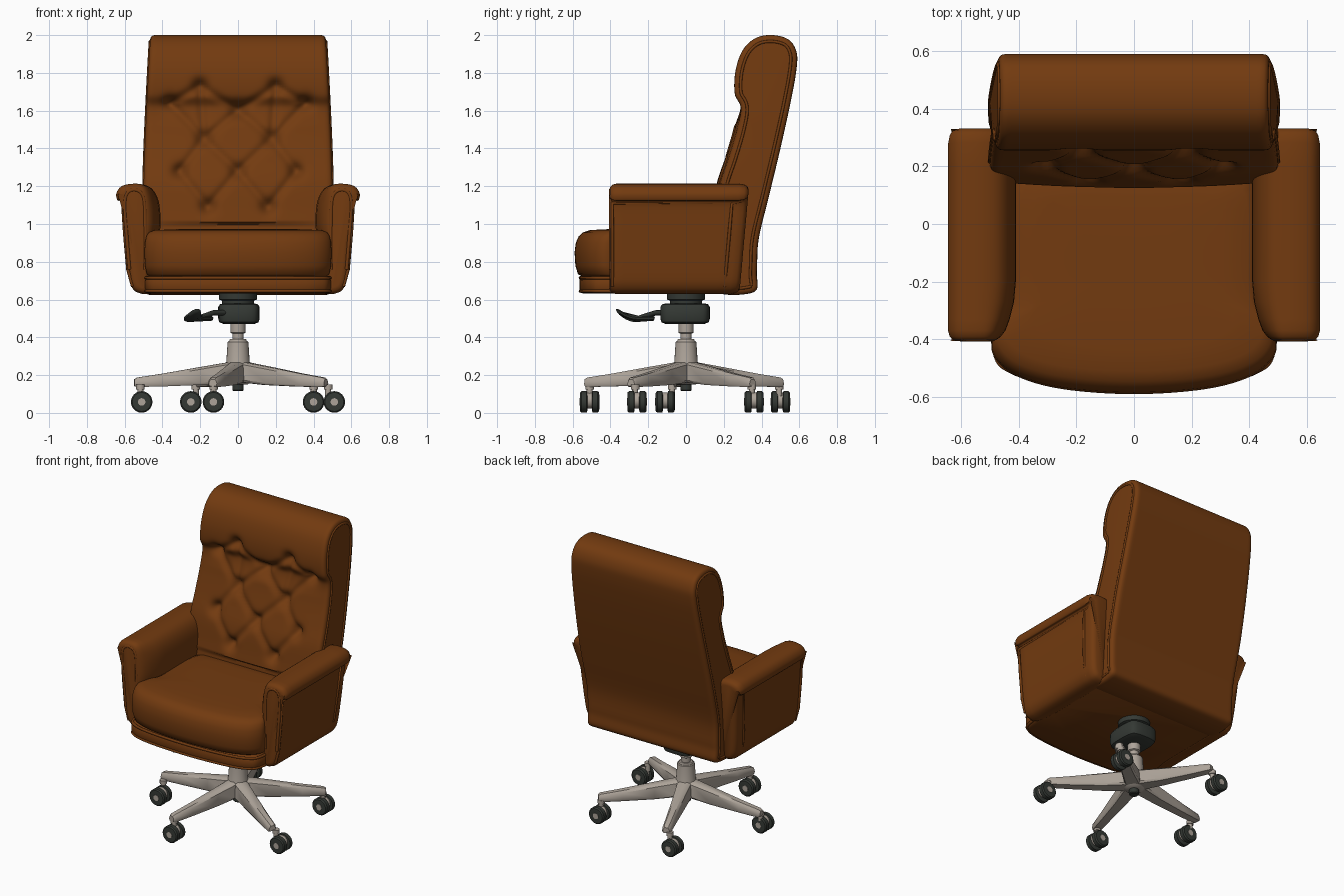
import bpy, bmesh, math
from mathutils import Vector

if "Cube" in bpy.data.objects:
    bpy.data.objects.remove(bpy.data.objects["Cube"])


def material(name, rgb):
    m = bpy.data.materials.new(name)
    m.diffuse_color = (*rgb, 1)
    m.use_nodes = True
    m.node_tree.nodes["Principled BSDF"].inputs["Base Color"].default_value = m.diffuse_color
    return m


LEATHER = material("brown leather", (0.17, 0.043, 0.005))
METAL = material("brushed metal", (0.42, 0.37, 0.32))
DARK = material("dark plastic", (0.034, 0.040, 0.034))


def smooth_loop(pts, n=6, closed=True):
    """Catmull-Rom resampling of a list of points."""
    pts, out = [Vector(p) for p in pts], []
    k = len(pts)
    at = (lambda i: pts[i % k]) if closed else (lambda i: pts[max(0, min(k - 1, i))])
    for i in range(k if closed else k - 1):
        a, b, c, d = (at(i + j) for j in (-1, 0, 1, 2))
        for s in range(n):
            t = s / n
            out.append(0.5 * (2 * b + (c - a) * t + (2 * a - 5 * b + 4 * c - d) * t * t
                              + (3 * b - a - 3 * c + d) * t ** 3))
    return out if closed else out + [pts[-1]]


def normals(loop):
    """Outward 2D normals of a closed loop."""
    k = len(loop)
    area = sum(loop[i - 1].x * loop[i].y - loop[i].x * loop[i - 1].y for i in range(k))
    sign = 1 if area > 0 else -1
    out = []
    for i in range(k):
        t = (loop[(i + 1) % k] - loop[i - 1]).normalized()
        out.append(Vector((t.y, -t.x)) * sign)
    return out


def inset(loop, d):
    return [p - n * d for p, n in zip(loop, normals(loop))]


def loft(name, rings, mat, angle=40):
    """Skin a row of equal closed rings and cap both ends."""
    bm = bmesh.new()
    vs = [[bm.verts.new(p) for p in r] for r in rings]
    k = len(vs[0])
    for a, b in zip(vs, vs[1:]):
        for i in range(k):
            j = (i + 1) % k
            bm.faces.new((a[i], a[j], b[j], b[i]))
    bm.faces.new(vs[0])
    bm.faces.new(vs[-1])
    bmesh.ops.recalc_face_normals(bm, faces=bm.faces)
    me = bpy.data.meshes.new(name)
    bm.to_mesh(me)
    bm.free()
    me.materials.append(mat)
    ob = bpy.data.objects.new(name, me)
    bpy.context.collection.objects.link(ob)
    bpy.ops.object.select_all(action='DESELECT')
    ob.select_set(True)
    bpy.context.view_layer.objects.active = ob
    bpy.ops.object.shade_smooth_by_angle(angle=math.radians(angle))
    return ob


def tube(name, pts, r, mat, closed=False):
    cu = bpy.data.curves.new(name, 'CURVE')
    cu.dimensions, cu.bevel_depth, cu.bevel_resolution = '3D', r, 2
    cu.use_fill_caps = True
    sp = cu.splines.new('POLY')
    sp.points.add(len(pts) - 1)
    for p, v in zip(sp.points, pts):
        p.co = (*v, 1)
    sp.use_cyclic_u = closed
    cu.materials.append(mat)
    bpy.context.collection.objects.link(bpy.data.objects.new(name, cu))


def turned(name, profile, mat, centre=(0, 0, 0), axis='z', sides=24):
    """Round part from (radius, height) pairs along an axis."""
    rings = []
    for r, h in profile:
        ring = []
        for i in range(sides):
            a = 2 * math.pi * i / sides
            c, s = r * math.cos(a), r * math.sin(a)
            ring.append(Vector(centre) + Vector((c, s, h) if axis == 'z' else (c, h, s)))
        rings.append(ring)
    return loft(name, rings, mat)


# Backrest: side profile swept across x, with buttons and diagonal creases
side = smooth_loop([(.36, .64), (.375, .75), (.385, .92), (.44, 1.15), (.50, 1.4), (.555, 1.65),
                    (.585, 1.82), (.585, 1.91), (.545, 1.975), (.46, 2.0), (.37, 1.985), (.30, 1.92),
                    (.262, 1.81), (.258, 1.69), (.29, 1.615), (.272, 1.5), (.228, 1.35),
                    (.185, 1.22), (.16, 1.08), (.14, .95), (.14, .78), (.16, .64)], 9)
buttons = [(-.2, 1.73), (.2, 1.73), (-.36, 1.64), (0, 1.6), (.36, 1.64), (-.18, 1.45), (.18, 1.45),
           (-.31, 1.28), (0, 1.28), (.31, 1.28), (-.16, 1.09), (.16, 1.09)]
buttons = [Vector(b) for b in buttons]
creases = [(a, b) for i, a in enumerate(buttons) for b in buttons[i + 1:]
           if .08 < abs(a.y - b.y) and (a - b).length < .29]


def tuft(x, z):
    p, d = Vector((x, z)), 0
    for a, b in creases:
        t = max(0, min(1, (p - a).dot(b - a) / (b - a).length_squared))
        d = max(d, .016 * math.exp(-((p - a.lerp(b, t)).length / .022) ** 2))
    return d + max(.04 * math.exp(-((p - b).length / .04) ** 2) for b in buttons)


def half_width(z):
    return .492 + .008 * min(1, (z - .63) / .5) - .036 * max(0, (z - 1.2) / .8) ** 1.3


stations = [(1, .03), (.998, .018), (.988, .008), (.97, .002)] + [(.94 - .94 * i / 36, 0) for i in range(37)]
stations = stations + [(-u, d) for u, d in stations[-2::-1]]
back_n = normals(side)
rings = []
for u, d in stations:
    ring = []
    for p, n in zip(inset(side, d), back_n):
        x, y = u * half_width(p.y), p.x
        if n.x < -.2 and 1 < p.y < 1.85:
            y += tuft(x, p.y) - .022 * (1 - u * u) * min(1, max(0, (1.62 - p.y) / .1))
        ring.append((x, y, p.y))
    rings.append(ring)
loft("backrest", rings, LEATHER, 60)
for s in (-1, 1):
    tube("backrest_piping", [(s * (half_width(p.y) - .001), p.x, p.y) for p in inset(side, .034)],
         .008, LEATHER, True)


def slab(name, half, levels, cy):
    """Cushion from a half outline and (z, x scale, y scale) levels."""
    loop = smooth_loop(half + [(-x, y) for x, y in half[-2:0:-1]], 6)
    loft(name, [[(p.x * sx, cy + (p.y - cy) * sy, z) for p in loop] for z, sx, sy in levels], LEATHER, 60)
    return loop


# Seat cushion and the upholstered base under it
slab("seat_cushion", [(0, -.59), (.25, -.572), (.41, -.525), (.485, -.455), (.485, -.38), (.44, -.25),
                      (.43, .15), (.3, .22), (0, .22)],
     [(.72, .94, .9), (.735, .98, .96), (.78, 1, .99), (.85, 1.005, 1), (.90, 1, .985),
      (.935, .985, .95), (.955, .96, .9), (.967, .9, .82), (.972, .7, .65), (.974, .3, .3)], -.15)
base = slab("seat_base", [(0, -.565), (.28, -.55), (.43, -.515), (.488, -.44), (.49, -.2), (.49, .2),
                          (.47, .3), (.3, .31), (0, .31)],
            [(.632, .96, .96), (.64, .985, .985), (.66, 1, 1), (.70, 1, 1), (.715, .985, .985),
             (.725, .95, .95)], -.12)
for z in (.645, .715):
    tube("seat_base_piping", [(p.x * .99, p.y * .99, z) for p in base], .009, LEATHER, True)

# Armrests: cross-section swept from front to back
arm = smooth_loop([(.45, .635), (.525, .635), (.565, .67), (.583, .75), (.60, .95), (.612, 1.11),
                   (.638, 1.125), (.643, 1.165), (.61, 1.203), (.53, 1.213), (.46, 1.19), (.42, 1.12),
                   (.41, 1.0), (.425, .88), (.43, .7)], 5)
for s in (-1, 1):
    rings = []
    for y, d, pull in [(-.405, .035, 1), (-.402, .018, .9), (-.39, .006, .75), (-.37, 0, .6), (-.33, 0, .35),
                       (-.27, 0, .1), (-.2, 0, 0), (.2, 0, 0), (.28, 0, 0), (.31, .006, 0),
                       (.325, .016, 0), (.332, .035, 0)]:
        ring = []
        for p in inset(arm, d):
            inner = max(0, min(1, (.52 - p.x) / .1))
            lean = .09 * (p.y - 1.18) * max(0, min(1, (y + .2) / .5))
            ring.append((s * (p.x + .06 * pull * inner), y + lean, p.y))
        rings.append(ring)
    loft("armrest", rings, LEATHER, 50)
    # Piping along the outer panel and around the front panel
    outer = [(.558, .67), (.583, .76), (.6, .95), (.61, 1.11)]
    tube("armrest_panel_piping",
         [(s * x, -.39, z) for x, z in outer] + [(s * .612, .29, 1.115)]
         + [(s * x, .25 + .09 * (z - 1.18), z) for x, z in outer[::-1]], .009, LEATHER)
    tube("armrest_front_piping",
         [(s * x, -.398, z) for x, z in smooth_loop([(.575, .76), (.59, .95), (.60, 1.1), (.585, 1.165),
                                                    (.54, 1.18), (.50, 1.14), (.492, 1.0), (.492, .76)],
                                                   4, False)], .01, LEATHER)

# Tilt mechanism, collar and lever
block = smooth_loop([(.11, -.08), (.11, .07), (.07, .12), (-.06, .12), (-.1, .07), (-.1, -.08),
                     (-.06, -.13), (.07, -.13)], 4)
loft("tilt_mechanism", [[(*p, z) for p in inset(block, d)] for z, d in
                        [(.47, .03), (.48, .006), (.50, 0), (.56, 0), (.575, .01), (.58, .03)]], DARK)
turned("mechanism_collar", [(.085, .57), (.085, .595), (.1, .6), (.1, .635)], DARK)
tube("lever_rod", [(-.05, -.1, .53), (-.13, -.16, .53), (-.2, -.24, .505)], .014, DARK)
lever = smooth_loop([(-.13, -.17), (-.19, -.19), (-.27, -.25), (-.285, -.31), (-.24, -.365),
                     (-.2, -.36), (-.19, -.28)], 4)
loft("lever_paddle", [[(p.x, p.y, .5 + h + 2.5 * max(0, -.26 - p.y) ** 1.8 - .12 * max(0, -.2 - p.x))
                       for p in inset(lever, d)]
                      for h, d in [(-.012, .015), (-.005, .002), (.005, 0), (.013, .012)]], DARK)

# Gas column and hub
turned("gas_column", [(.03, .3), (.03, .42), (.04, .425), (.04, .475)], METAL)
turned("column_ring", [(.046, .375), (.046, .385), (.042, .39), (.03, .39)], METAL)
turned("hub", [(.05, .15), (.075, .17), (.075, .22), (.062, .27), (.055, .375), (.05, .38)], METAL)
turned("hub_bottom", [(.025, .115), (.03, .12), (.03, .16)], DARK)

# Five tapered legs, each with a twin-wheel caster
casters = [(.40, .36), (-.25, .50), (-.51, -.11), (-.13, -.51), (.51, -.26)]
for i, (cx, cy) in enumerate(casters):
    a = math.radians(40 + 72 * i)
    out, across = Vector((math.cos(a), math.sin(a), 0)), Vector((-math.sin(a), math.cos(a), 0))
    rings = []
    for r, w, lo, hi in [(.02, .05, .16, .275), (.07, .05, .16, .265), (.2, .042, .148, .243),
                         (.4, .034, .14, .208), (.535, .03, .137, .187), (.55, .022, .142, .178)]:
        shape = [(-w * .8, lo), (w * .8, lo), (w, lo + .012), (w * .85, hi - .012), (w * .5, hi),
                 (-w * .5, hi), (-w * .85, hi - .012), (-w, lo + .012)]
        rings.append([out * r + across * u + Vector((0, 0, z)) for u, z in shape])
    loft("leg", rings, METAL)
    stem = out * .525
    turned("caster_stem", [(.016, .09), (.016, .125), (.023, .125), (.023, .15)], METAL,
           ((stem.x + cx) / 2, (stem.y + cy) / 2, 0), sides=12)
    turned("caster_core", [(.042, -.02), (.042, .02)], METAL, (cx, cy, .066), 'y', 20)
    for s in (-1, 1):
        turned("caster_wheel", [(.045, s * .012), (.057, s * .016), (.057, s * .042), (.05, s * .05),
                                (.036, s * .051)], DARK, (cx, cy, .058), 'y')
        turned("wheel_cap", [(.02, s * .045), (.02, s * .053)], METAL, (cx, cy, .058), 'y', 16)
